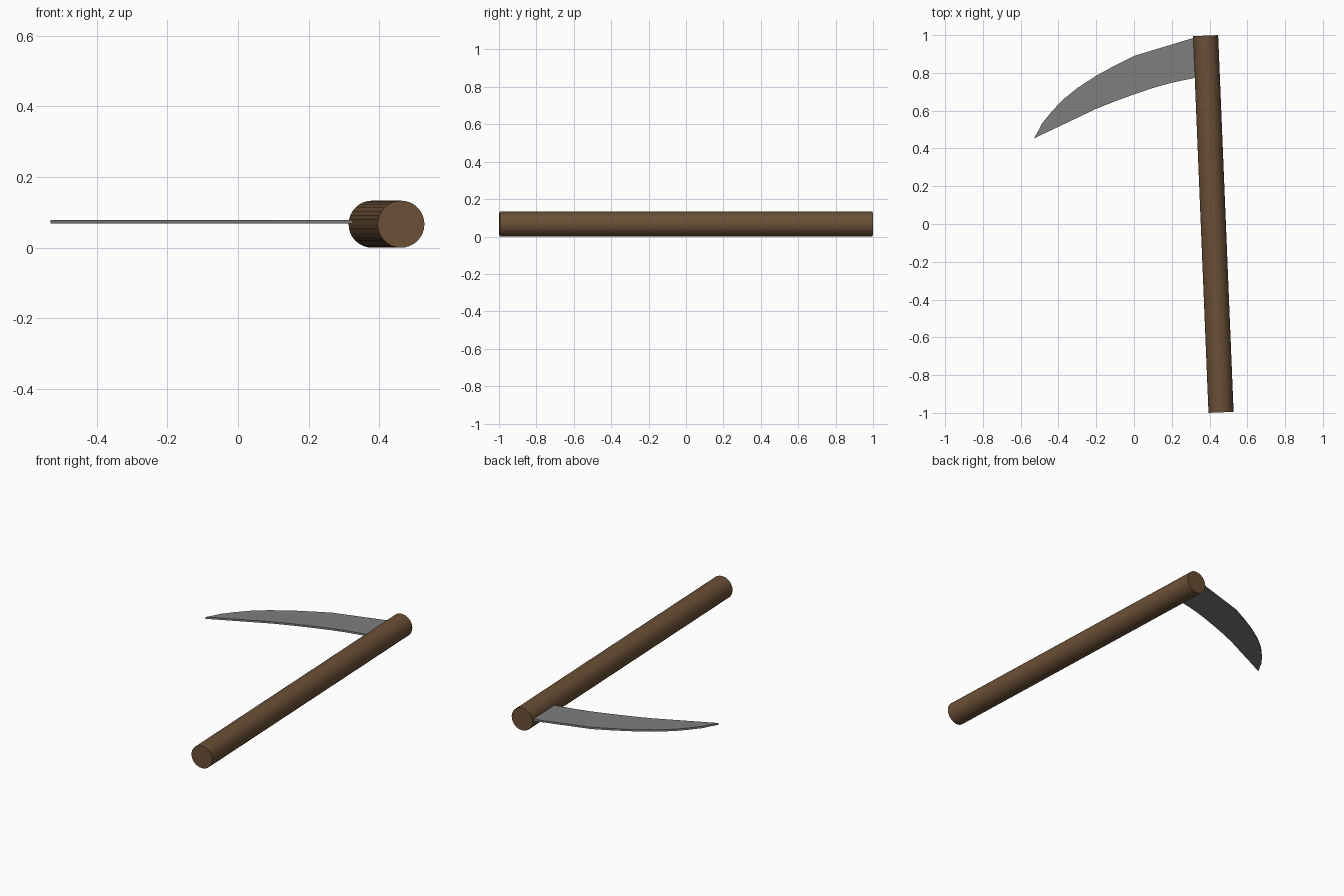
import bpy, bmesh, math

if "Cube" in bpy.data.objects:
    bpy.data.objects.remove(bpy.data.objects["Cube"])


def material(name, rgb):
    m = bpy.data.materials.new(name)
    m.diffuse_color = (*rgb, 1)
    m.use_nodes = True
    m.node_tree.nodes["Principled BSDF"].inputs["Base Color"].default_value = m.diffuse_color
    return m


def make_object(name, bm, mat):
    bmesh.ops.recalc_face_normals(bm, faces=bm.faces)
    me = bpy.data.meshes.new(name)
    bm.to_mesh(me)
    bm.free()
    me.materials.append(mat)
    ob = bpy.data.objects.new(name, me)
    bpy.context.collection.objects.link(ob)
    return ob


wood = material("brown wood", (0.147, 0.080, 0.037))
steel = material("grey steel", (0.21, 0.21, 0.21))

# Handle: faceted round pole lying down, slightly turned
R, TILT = 0.0665, math.atan2(0.082, 2.0)
bm = bmesh.new()
bmesh.ops.create_cone(bm, cap_ends=True, segments=32, radius1=R, radius2=R, depth=1.996)
handle = make_object("handle", bm, wood)
handle.rotation_euler = (math.pi / 2, 0, TILT)
handle.location = (0.42, 0, R)

# Blade: thin curved plate, its root buried in the handle
outer = [(0.375, 0.99), (0.315, 0.985), (0, 0.89), (-0.1, 0.84), (-0.2, 0.785),
         (-0.3, 0.72), (-0.38, 0.655), (-0.44, 0.59), (-0.485, 0.535), (-0.503, 0.5)]
inner = [(-0.53, 0.453), (-0.2, 0.61), (-0.1, 0.65), (0, 0.686), (0.1, 0.72),
         (0.2, 0.748), (0.315, 0.772), (0.375, 0.783)]
bm = bmesh.new()
face = bm.faces.new([bm.verts.new((x, y, 0.068)) for x, y in outer + inner])
ext = bmesh.ops.extrude_face_region(bm, geom=[face])
top = [v for v in ext["geom"] if isinstance(v, bmesh.types.BMVert)]
bmesh.ops.translate(bm, verts=top, vec=(0, 0, 0.011))
make_object("blade", bm, steel)
